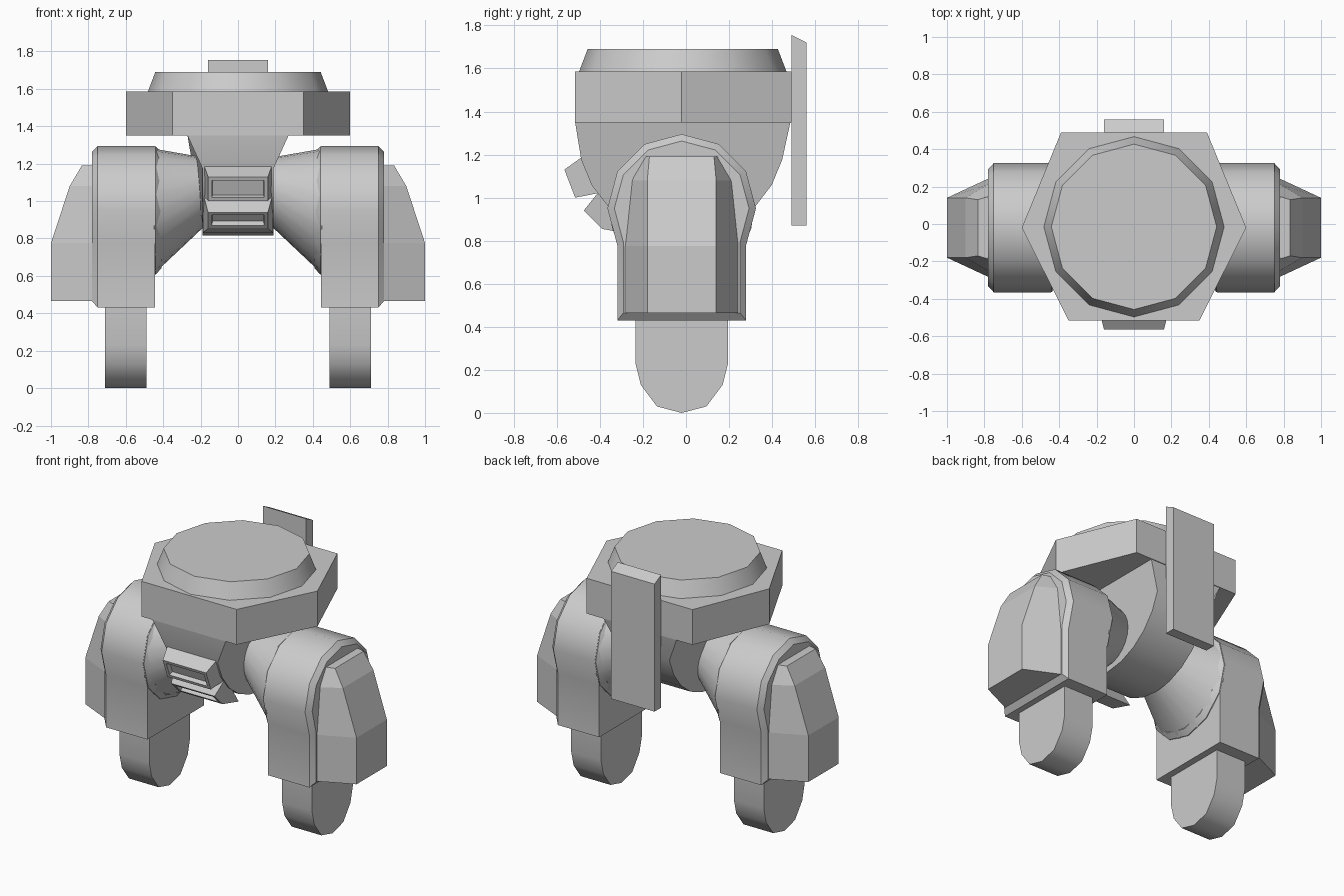
import bpy, bmesh
from math import sin, cos, radians

if "Cube" in bpy.data.objects:
    bpy.data.objects.remove(bpy.data.objects["Cube"])

CY = -0.02  # depth of the leg and body axis


def finish(name, bm, smooth=None, mirror=False):
    bmesh.ops.recalc_face_normals(bm, faces=bm.faces)
    me = bpy.data.meshes.new(name)
    bm.to_mesh(me)
    bm.free()
    ob = bpy.data.objects.new(name, me)
    bpy.context.collection.objects.link(ob)
    if smooth:
        me.shade_smooth()
        me.set_sharp_from_angle(angle=radians(smooth))
    if mirror:
        mod = ob.modifiers.new("mirror", 'MIRROR')
        mod.use_axis[0] = True
        mod.use_clip = False
        mod.use_mirror_merge = False
    return ob


def loft(rings):
    """Closed skin through rings that all have the same point count."""
    bm = bmesh.new()
    vs = [[bm.verts.new(p) for p in r] for r in rings]
    n = len(vs[0])
    for a, b in zip(vs, vs[1:]):
        for i in range(n):
            j = (i + 1) % n
            bm.faces.new((a[i], a[j], b[j], b[i]))
    bm.faces.new(vs[0])
    bm.faces.new(vs[-1])
    return bm


def arc(r, cy, cz, a0, a1, step):
    return [(cy + r * cos(radians(a)), cz + r * sin(radians(a)))
            for a in range(a0, a1 + 1, step)]


def at_x(x, prof):
    return [(x, y, z) for y, z in prof]


def at_z(z, pts):
    return [(x, y, z) for x, y in pts]


# hexagonal deck
hexa = [(-0.39, 0.49), (0.39, 0.49), (0.6, CY), (0.35, -0.515), (-0.35, -0.515), (-0.6, CY)]
finish("deck", loft([at_z(1.35, hexa), at_z(1.585, hexa)]))

# twelve-sided tapered lid
finish("lid", loft([at_z(z, arc(r, -0.015, 0, 0, 330, 30)) and
                    at_z(z, [(a + 0.015, b - 0.015) for a, b in arc(r, -0.015, 0, 0, 330, 30)])
                    for z, r in ((1.585, 0.482), (1.69, 0.442))]), 35)

# rounded body, flaring where it meets the deck
belly = arc(0.483, CY, 1.3, 195, 345, 15)
prof = [(-0.515, 1.35)] + belly + [(0.485, 1.35)]


def half_width(z):
    return 0.19 + 0.08 * max(0, (z - 1.18) / 0.17)


finish("body", loft([[(s * half_width(z), y, z) for y, z in prof] for s in (-1, 1)]), 35)

# back plate with a sloping top
plate = [(0.49, 0.87), (0.56, 0.87), (0.56, 1.72), (0.49, 1.755)]
finish("back_plate", loft([at_x(-0.16, plate), at_x(0.16, plate)]))


# front vents: tapered frame with a recessed opening
def vent(name, front, back):
    rings = []
    for (top, bot), w in ((back, 0.187), (front, 0.16)):
        rings.append([(-w, *top), (w, *top), (w, *bot), (-w, *bot)])
    bm = loft(rings)
    bmesh.ops.recalc_face_normals(bm, faces=bm.faces)
    bm.faces.ensure_lookup_table()
    face = bm.faces[-1]
    bmesh.ops.inset_region(bm, faces=[face], thickness=0.03)
    bmesh.ops.inset_region(bm, faces=[face], thickness=0.003, depth=-0.03)
    finish(name, bm)


vent("upper_vent", ((-0.565, 1.13), (-0.515, 1.0)), ((-0.46, 1.205), (-0.36, 1.03)))
vent("lower_vent", ((-0.475, 0.94), (-0.39, 0.855)), ((-0.395, 1.04), (-0.26, 0.83)))

# flared hip cones
finish("hip", loft([at_x(x, arc(r, CY, z, 0, 345, 15)) for x, r, z in
                    ((0.15, 0.17, 1.06), (0.19, 0.19, 1.045), (0.45, 0.335, 0.945))]), 35, True)

# hub ring on the inside of each leg
finish("hub", loft([at_x(x, arc(r, CY, 0.95, 0, 330, 30)) for x, r in
                    ((0.41, 0.31), (0.44, 0.343), (0.5, 0.343))]), 35, True)


# leg housing: round top, straight bottom, chamfered outer rim
def leg_ring(x, r, base):
    top = arc(r, CY, 0.95, -30, 210, 30)
    return at_x(x, top + [(top[-1][0], base), (top[0][0], base)])


finish("leg", loft([leg_ring(0.445, 0.345, 0.43), leg_ring(0.75, 0.345, 0.43),
                    leg_ring(0.78, 0.313, 0.465)]), 35, True)

# faceted outer guard
guard = []
for z, x, inner, outer in ((0.465, 1.0, 0.267, 0.16), (0.775, 1.0, 0.267, 0.16),
                           (1.08, 0.9, 0.235, 0.16), (1.19, 0.835, 0.17, 0.15)):
    guard.append(at_z(z, [(0.77, CY - inner), (x, CY - outer), (x, CY + outer), (0.77, CY + inner)]))
finish("leg_guard", loft(guard), None, True)

# rounded foot
foot = [(-0.235, 0.5), (-0.235, 0.23), (-0.21, 0.13), (-0.135, 0.03), (CY, 0),
        (0.095, 0.03), (0.17, 0.13), (0.195, 0.23), (0.195, 0.5)]
finish("foot", loft([at_x(0.49, foot), at_x(0.71, foot)]), 42, True)
